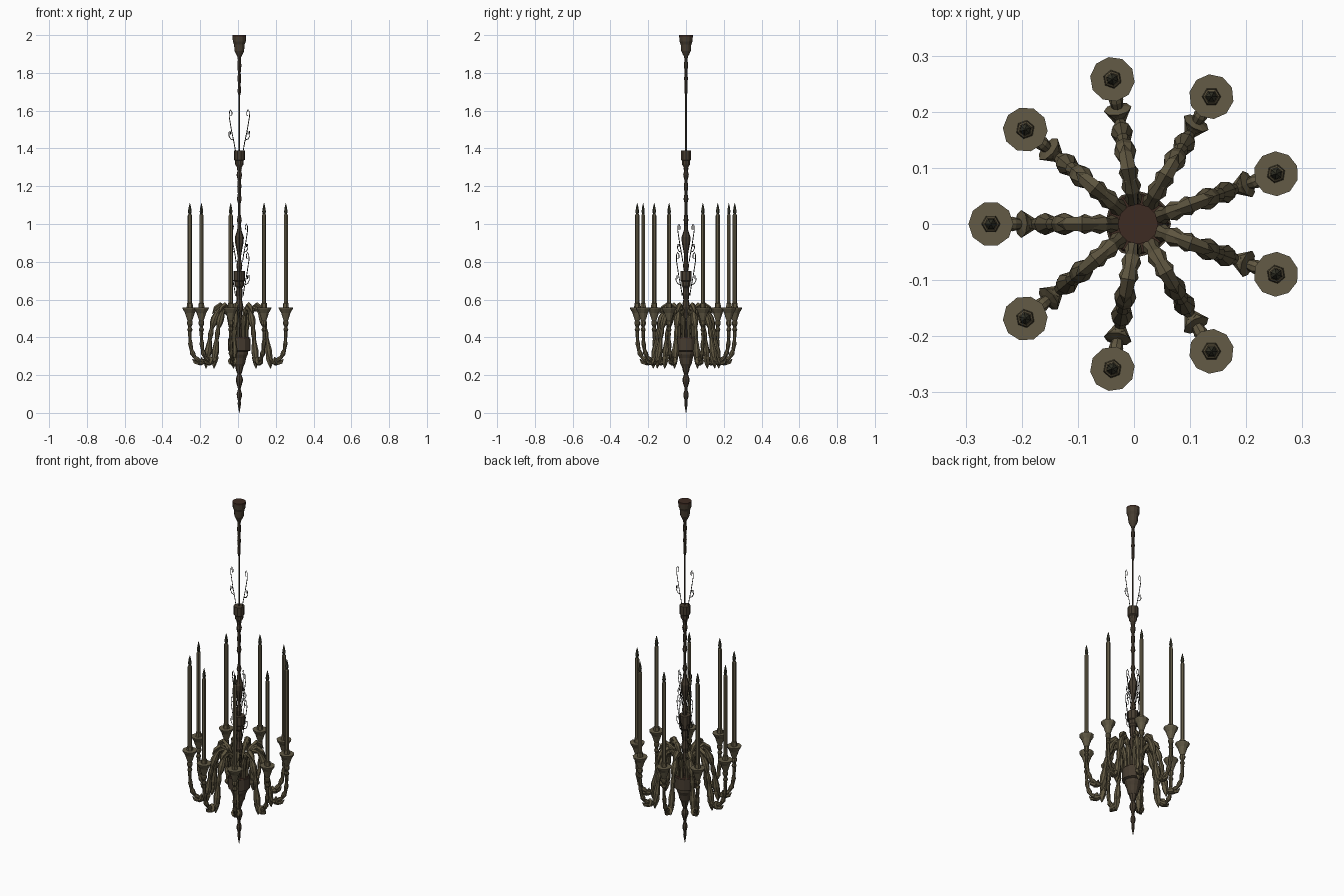
import bpy, bmesh, math
from mathutils import Vector

CX = 0.007          # axis of the chandelier
TAU = math.tau

def material(name, rgb):
    m = bpy.data.materials.new(name)
    m.diffuse_color = (*rgb, 1)
    return m

BRASS = material("aged_brass", (0.115, 0.094, 0.052))
CANDLE = material("candle_tan", (0.125, 0.105, 0.062))
BRONZE = material("dark_bronze", (0.062, 0.046, 0.030))
BROWN = material("deep_brown", (0.048, 0.024, 0.016))
WICK = material("dark_flame", (0.045, 0.045, 0.028))
IRON = material("black_iron", (0.02, 0.018, 0.014))

def finish(name, bm, mat):
    bmesh.ops.recalc_face_normals(bm, faces=bm.faces)
    me = bpy.data.meshes.new(name)
    bm.to_mesh(me)
    bm.free()
    me.materials.append(mat)
    ob = bpy.data.objects.new(name, me)
    bpy.context.collection.objects.link(ob)
    return ob

def skin(bm, rings):
    vs = [[bm.verts.new(p) for p in r] for r in rings]
    n = len(vs[0])
    for a, b in zip(vs, vs[1:]):
        for i in range(n):
            j = (i + 1) % n
            bm.faces.new((a[i], a[j], b[j], b[i]))
    bm.faces.new(vs[0][::-1])
    bm.faces.new(vs[-1])

def lathe(name, prof, mat, sides=10, pos=(CX, 0), turn=0.0):
    # prof: (radius, z) from bottom to top
    bm = bmesh.new()
    skin(bm, [[(pos[0] + r * math.cos(turn + TAU * i / sides),
                pos[1] + r * math.sin(turn + TAU * i / sides), z)
               for i in range(sides)] for r, z in prof])
    return finish(name, bm, mat)

def sweep(name, pts, ang, mat, sides=6, flat=1.0):
    # tube along (radial, z, thickness) points in the vertical plane at angle ang
    out = Vector((math.cos(ang), math.sin(ang), 0))
    side = Vector((-math.sin(ang), math.cos(ang), 0))
    up = Vector((0, 0, 1))
    P = [out * r + up * z for r, z, _ in pts]
    rings = []
    for k, (_, _, t) in enumerate(pts):
        d = (P[min(k + 1, len(P) - 1)] - P[max(k - 1, 0)]).normalized()
        nrm = d.cross(side)
        rings.append([P[k] + Vector((CX, 0, 0)) + t * (nrm * math.cos(TAU * i / sides)
                      + side * (flat * math.sin(TAU * i / sides))) for i in range(sides)])
    bm = bmesh.new()
    skin(bm, rings)
    return finish(name, bm, mat)

# ceiling canopy, upper rod and chain knots
lathe("ceiling_canopy", [(.010, 1.885), (.018, 1.90), (.025, 1.915), (.028, 1.95),
                         (.034, 1.965), (.036, 1.99)], BRONZE, 12)
lathe("canopy_lid", [(.036, 1.99), (.036, 2.0)], BROWN, 12)
lathe("upper_rod", [(.004, 1.38), (.004, 1.68), (.009, 1.70), (.007, 1.74), (.010, 1.77),
                    (.007, 1.80), (.011, 1.84), (.008, 1.87), (.011, 1.89)], BRONZE, 8)

# upper collar with turned stem below it
lathe("upper_collar", [(.012, 1.30), (.022, 1.315), (.023, 1.335), (.029, 1.34), (.029, 1.39)], BRONZE, 10)
lathe("middle_stem", [(.010, .74), (.016, .78), (.008, .82), (.014, .86), (.022, .90), (.024, .93),
                      (.012, .965), (.008, 1.0), (.013, 1.02), (.007, 1.05), (.007, 1.11),
                      (.013, 1.13), (.008, 1.16), (.011, 1.20), (.008, 1.23), (.015, 1.26),
                      (.010, 1.28), (.014, 1.30)], BRONZE, 8)

# middle collar and column between the arms
lathe("middle_collar", [(.014, .66), (.024, .672), (.025, .695), (.031, .70), (.031, .75)], BRONZE, 10)
lathe("lower_column", [(.020, .38), (.026, .42), (.016, .46), (.014, .53), (.022, .56),
                       (.014, .60), (.018, .63), (.014, .67)], BRONZE, 8)

# bowl that holds the arms, and hanging finial
lathe("hub_bowl", [(.022, .245), (.030, .26), (.036, .29), (.045, .31), (.046, .325),
                   (.059, .33), (.059, .395)], BRONZE, 12)
lathe("hub_lid", [(.055, .395), (.052, .402)], BROWN, 12)
lathe("bottom_finial", [(.001, 0), (.006, .03), (.009, .05), (.007, .065), (.013, .085), (.014, .10),
                        (.007, .125), (.010, .14), (.018, .165), (.019, .18), (.010, .205),
                        (.016, .22), (.022, .247)], BRONZE, 8)

# arm path: rises from the bowl, arches over, dips and climbs to the cup
ARM = [(.042, .37, .011), (.042, .44, .011), (.047, .49, .016), (.056, .52, .012), (.068, .54, .018),
       (.082, .555, .013), (.095, .553, .018), (.108, .545, .011), (.120, .525, .014),
       (.130, .50, .020), (.138, .475, .018), (.145, .45, .010), (.151, .42, .014),
       (.156, .39, .010), (.160, .36, .015), (.165, .325, .020), (.172, .29, .015),
       (.184, .272, .010), (.197, .270, .018), (.208, .275, .025), (.212, .277, .010),
       (.224, .285, .013), (.236, .295, .009), (.247, .315, .014), (.254, .335, .009),
       (.259, .365, .012), (.261, .39, .008), (.262, .42, .010), (.262, .44, .007)]
RC = .262

for k in range(9):
    a = math.pi + k * TAU / 9
    n = str(k + 1)
    sweep("arm_" + n, ARM, a, BRASS, 8)
    # leaves on the arch, the dip and the outer bend
    sweep("arch_leaf_" + n, [(.075, .555, .010), (.10, .572, .014), (.125, .555, .012),
                             (.142, .525, .002)], a, BRASS, 5)
    sweep("drop_leaf_" + n, [(.158, .335, .008), (.168, .29, .018), (.175, .26, .013),
                             (.176, .235, .002)], a, BRASS, 5)
    sweep("bend_leaf_" + n, [(.19, .28, .008), (.212, .262, .013), (.236, .268, .009),
                             (.248, .285, .002)], a, BRASS, 5)
    p = (CX + RC * math.cos(a), RC * math.sin(a))
    # cup, wax candle and pointed flame
    lathe("cup_stem_" + n, [(.007, .425), (.014, .44), (.008, .455), (.015, .47), (.015, .482),
                            (.010, .49)], BRASS, 8, p, a)
    lathe("candle_cup_" + n, [(.011, .485), (.018, .505), (.026, .53), (.038, .55), (.040, .557)],
          CANDLE, 10, p, a)
    lathe("candle_socket_" + n, [(.017, .555), (.015, .58), (.012, .582)], BRASS, 6, p, a)
    lathe("candle_" + n, [(.0115, .555), (.0115, 1.045), (.008, 1.052)], CANDLE, 6, p, a)
    lathe("flame_" + n, [(.006, 1.05), (.010, 1.066), (.006, 1.09), (.001, 1.11)], WICK, 6, p, a)

# thin scrollwork, as a tall stem curl with a smaller side curl
STEM = [(.020, 0), (.027, .2), (.038, .45), (.045, .65), (.051, .82), (.050, .95), (.044, 1),
        (.037, .94), (.038, .86), (.044, .86)]
CURL = [(.028, .25), (.044, .28), (.053, .36), (.051, .47), (.044, .46), (.044, .39)]

def scroll(name, z, h, s, ang):
    for part, path in (("stem", STEM), ("curl", CURL)):
        sweep(name + "_" + part, [(u * s, z + v * h, .0022) for u, v in path], ang, IRON, 4, .6)

for k in range(2):
    scroll("upper_scroll_%d" % (k + 1), 1.39, .215, 1.05, k * math.pi)
for k in range(4):
    scroll("middle_scroll_%d" % (k + 1), .80, .20, .85, k * math.pi / 2)
    scroll("lower_scroll_%d" % (k + 1), .62, .23, 1.0, k * math.pi / 2)
